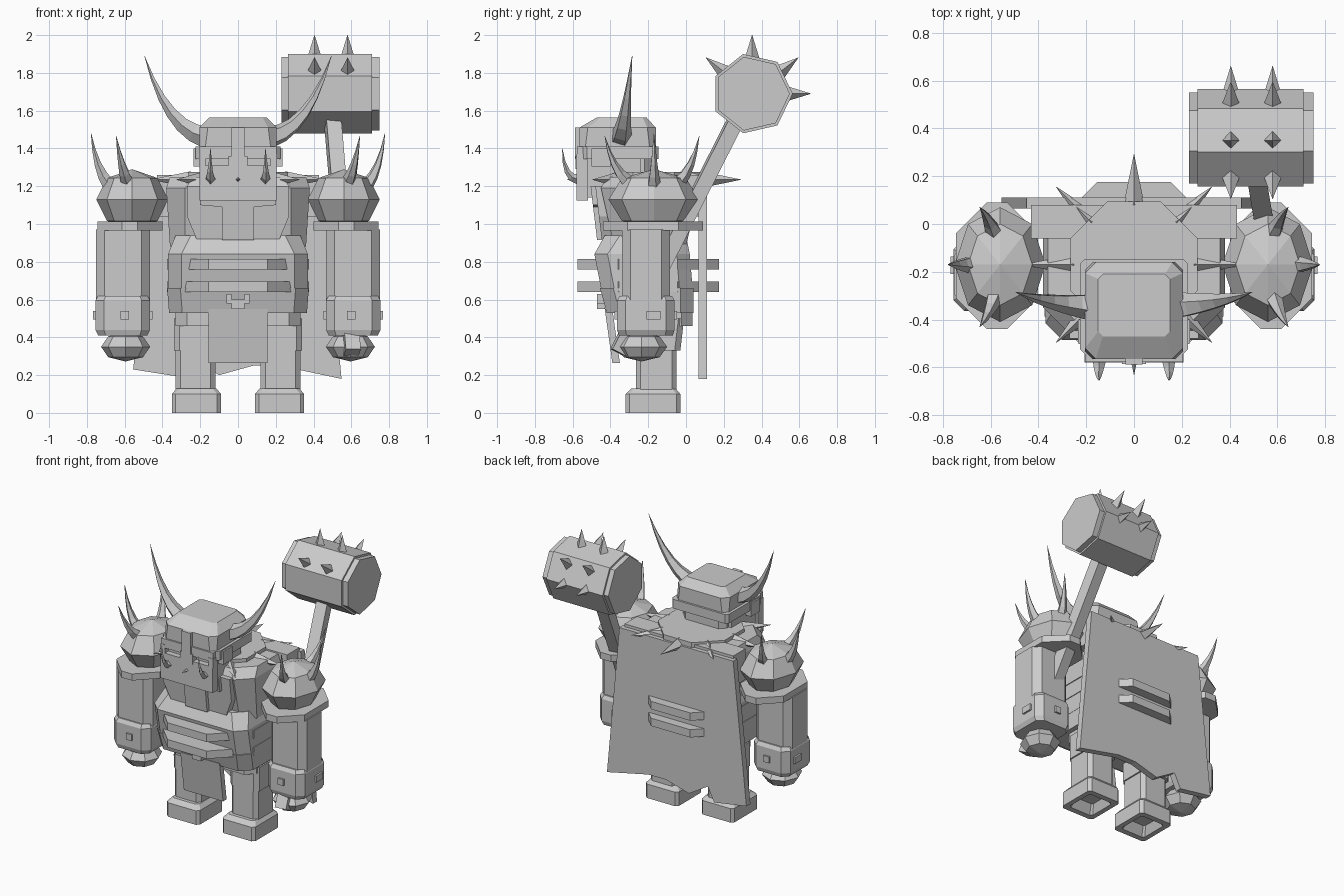
import bpy, bmesh, math
from mathutils import Vector

cube = bpy.data.objects.get("Cube")
if cube:
    bpy.data.objects.remove(cube, do_unlink=True)

grey = bpy.data.materials.new("stone_grey")
grey.use_nodes = True
COLOUR = (0.6, 0.6, 0.6, 1)
grey.diffuse_color = COLOUR
grey.node_tree.nodes["Principled BSDF"].inputs["Base Color"].default_value = COLOUR


def finish(name, bm):
    bmesh.ops.recalc_face_normals(bm, faces=bm.faces)
    me = bpy.data.meshes.new(name)
    bm.to_mesh(me)
    bm.free()
    me.materials.append(grey)
    ob = bpy.data.objects.new(name, me)
    bpy.context.collection.objects.link(ob)
    return ob


def skin(name, rings):
    """Join equal-sized rings of points and cap both ends."""
    bm = bmesh.new()
    loops = [[bm.verts.new(p) for p in r] for r in rings]
    n = len(loops[0])
    for a, b in zip(loops, loops[1:]):
        for i in range(n):
            j = (i + 1) % n
            bm.faces.new((a[i], a[j], b[j], b[i]))
    bm.faces.new(loops[0])
    bm.faces.new(loops[-1])
    bmesh.ops.remove_doubles(bm, verts=bm.verts, dist=0.0001)
    return finish(name, bm)


def block(name, levels, x=0):
    """Stack of corner-cut rectangles: (z, half width, front y, back y, corner cut)."""
    rings = []
    for z, w, f, b, c in levels:
        rings.append([Vector((x + px, py, z)) for px, py in (
            (-w + c, f), (w - c, f), (w, f + c), (w, b - c),
            (w - c, b), (-w + c, b), (-w, b - c), (-w, f + c))])
    return skin(name, rings)


def box(name, lo, hi):
    lo, hi = Vector(lo), Vector(hi)
    bm = bmesh.new()
    bmesh.ops.create_cube(bm, size=1)
    for v in bm.verts:
        v.co = (lo + hi) / 2 + v.co * (hi - lo)
    return finish(name, bm)


def plate(name, outline, y0, y1, lean=0):
    """Outline in x and z, given a thickness in y; lean moves y with height."""
    top = max(z for x, z in outline)
    return skin(name, [[Vector((x, y + lean * (top - z), z)) for x, z in outline] for y in (y0, y1)])


def spike(name, start, bend, end, radius, sides=5, steps=5):
    """Tapered spike along a quadratic curve."""
    a, b, c = Vector(start), Vector(bend), Vector(end)
    rings = []
    for k in range(steps + 1):
        t = k / steps
        p = a * (1 - t) ** 2 + b * 2 * t * (1 - t) + c * t * t
        d = (b - a) * (1 - t) + (c - b) * t
        q = d.to_track_quat('Z', 'Y')
        r = radius * (1 - t) + 0.001
        rings.append([p + q @ Vector((r * math.cos(i * math.tau / sides),
                                      r * math.sin(i * math.tau / sides), 0)) for i in range(sides)])
    return skin(name, rings)


def cone(name, start, end, radius):
    mid = (Vector(start) + Vector(end)) / 2
    return spike(name, start, mid, end, radius, 4, 1)


def ball(name, centre, radii):
    """Coarse faceted ball."""
    bm = bmesh.new()
    bmesh.ops.create_uvsphere(bm, u_segments=8, v_segments=4, radius=1)
    bmesh.ops.triangulate(bm, faces=bm.faces)
    for v in bm.verts:
        v.co = Vector(centre) + v.co * Vector(radii)
    return finish(name, bm)


# Torso, chest and hips
block("hips", [(.46, .33, -.32, .035, .06), (.54, .33, -.32, .035, .06)])
block("belly", [(.53, .355, -.41, .035, .07), (.66, .37, -.45, .035, .07),
                (.84, .37, -.485, .02, .07), (.94, .33, -.43, 0, .08)])
block("waist_belt", [(.53, .365, -.42, .04, .07), (.66, .375, -.455, .04, .07)])
block("chest", [(.88, .36, -.38, .0, .08), (1.19, .38, -.45, .07, .1), (1.25, .36, -.42, .08, .13)])
box("shoulder_yoke", (-.43, -.06, 1.04), (.43, .08, 1.26))
plate("chest_plate", [(-.22, .92), (.22, .92), (.27, 1.04), (.27, 1.2), (-.27, 1.2), (-.27, 1.04)],
      -.48, -.42, .12)
plate("beard", [(-.085, .915), (.085, .915), (.085, 1.09), (.2, 1.1), (.2, 1.2), (-.2, 1.2),
                (-.2, 1.1), (-.085, 1.09)], -.505, -.45, .12)
for z in (.64, .76):
    block("belly_band", [(h, .375, -.575, .175, .22) for h in (z, z + .056)])
plate("loincloth", [(-.155, .265), (.155, .265), (.155, .55), (-.155, .55)], -.43, -.39, .14)
plate("buckle", [(-.06, .63), (-.06, .58), (-.035, .58), (-.035, .55), (.035, .55), (.035, .58),
                 (.06, .58), (.06, .63), (.035, .63), (.035, .6), (-.035, .6), (-.035, .63)], -.47, -.43)

# Collar with a ring of spikes
block("collar", [(1.19, .265, -.435, .095, .155), (1.275, .265, -.435, .095, .155)])
hub = Vector((0, -.17, 1.235))
for k in range(8):
    d = Vector((math.cos(k * math.pi / 4), math.sin(k * math.pi / 4), 0))
    cone("collar_spike", hub + d * .25, hub + d * .46, .043)

# Head and helmet
block("neck", [(1.2, .17, -.45, -.18, .04), (1.36, .17, -.45, -.18, .04)])
box("head", (-.19, -.54, 1.14), (.19, -.24, 1.4))
box("face_plate", (-.205, -.58, 1.125), (.205, -.52, 1.31))
for s in (-1, 1):
    box("cheek_edge", (s * .19 - .017, -.58, 1.3), (s * .19 + .017, -.52, 1.37))
    box("ear_guard", (s * .215 - .02, -.5, 1.305), (s * .215 + .02, -.4, 1.40))
box("brow", (-.205, -.577, 1.345), (.205, -.5, 1.41))
box("nose_guard", (-.035, -.588, 1.345), (.035, -.53, 1.51))
box("nose", (-.05, -.586, 1.29), (.05, -.53, 1.36))
block("helmet_brim", [(1.345, .225, -.545, -.146, .02), (1.41, .225, -.545, -.146, .02)])
block("helmet", [(1.39, .205, -.565, -.16, .03), (1.51, .205, -.565, -.16, .045),
                 (1.565, .15, -.47, -.21, .02)])

# Cape
plate("cape", [(-.45, 1.24), (.45, 1.24), (.548, .18), (.22, .25), (.08, .25), (-.1, .2), (-.25, .29),
               (-.3, .19), (-.555, .23)], .065, .11)

# Paired parts
for side, label in ((-1, "right"), (1, "left")):
    def at(x, y, z):
        return (side * x, y, z)

    # Horn and tusk
    spike(label + "_horn", at(.17, -.345, 1.46), at(.37, -.33, 1.50), at(.495, -.285, 1.89), .06, 5, 6)
    spike(label + "_tusk", at(.145, -.57, 1.235), at(.15, -.645, 1.24), at(.145, -.655, 1.40), .027, 4, 4)

    # Shoulder guard with three curved spikes
    ball(label + "_shoulder", at(.56, -.17, 1.13), (.19, .24, .16))
    block(label + "_shoulder_rim", [(.965, .172, -.44, .09, .13), (1.012, .172, -.44, .09, .13)], side * .573)
    spike(label + "_outer_spike", at(.65, -.17, 1.18), at(.745, -.17, 1.24), at(.778, -.17, 1.48), .045)
    for back, tip in ((-.27, -.43), (-.07, .07)):
        spike(label + "_shoulder_spike", at(.57, back, 1.2), at(.61, back * .3 + tip * .7, 1.25),
              at(.645, tip, 1.465), .045)

    # Arm, bracer with studs, fist
    block(label + "_arm", [(.58, .143, -.34, -.085, .045), (.97, .143, -.34, -.085, .045)], side * .61)
    block(label + "_bracer", [(.41, .13, -.355, -.07, .04), (.44, .145, -.365, -.06, .045),
                              (.595, .145, -.365, -.06, .045), (.62, .13, -.35, -.075, .04)], side * .61)
    box(label + "_stud_front_back", at(.60 - side * .022, -.378, .495), at(.60 + side * .022, -.047, .54))
    box(label + "_stud_sides", at(.61 - side * .158, -.21, .495), at(.61 + side * .158, -.135, .54))
    ball(label + "_fist", at(.595, -.235, .35), (.13, .135, .078))

    # Leg and boot, the sole hollowed
    block(label + "_thigh", [(.33, .115, -.27, -.03, .03), (.5, .115, -.27, -.01, .03)], side * .225)
    block(label + "_leg", [(.1, .105, -.265, -.05, .025), (.36, .105, -.265, -.05, .025)], side * .225)
    block(label + "_boot", [(.06, .07, -.24, -.1, .01), (0, .095, -.28, -.07, .015), (0, .13, -.32, -.03, .02),
                            (.1, .13, -.32, -.03, .02), (.13, .105, -.29, -.055, .02)], side * .22)

# Hammer head: seven-sided drum with slightly smaller end caps
centre = Vector((0, .35, 1.69))


def ring(x, r):
    return [centre + Vector((x, r * math.cos(i * math.tau / 7), r * math.sin(i * math.tau / 7)))
            for i in range(7)]


skin("hammer_head", [ring(.265, .215), ring(.71, .215)])
skin("hammer_caps", [ring(.23, .2), ring(.75, .2)])
for x in (.405, .58):
    for angle in (0, 38, 90, 142):
        d = Vector((0, math.cos(math.radians(angle)), math.sin(math.radians(angle))))
        root = centre + Vector((x, 0, 0))
        cone("hammer_spike", root + d * .18, root + d * .31, .04)

# Hammer handle, running down through the left fist
low, high = Vector((.605, -.36, .32)), Vector((.495, .3, 1.62))
turn = (high - low).to_track_quat('Z', 'X')
square = [Vector((a * .04, b * .04, 0)) for a, b in ((-1, -1), (1, -1), (1, 1), (-1, 1))]
skin("hammer_handle", [[p + turn @ s for s in square] for p in (low, high)])
